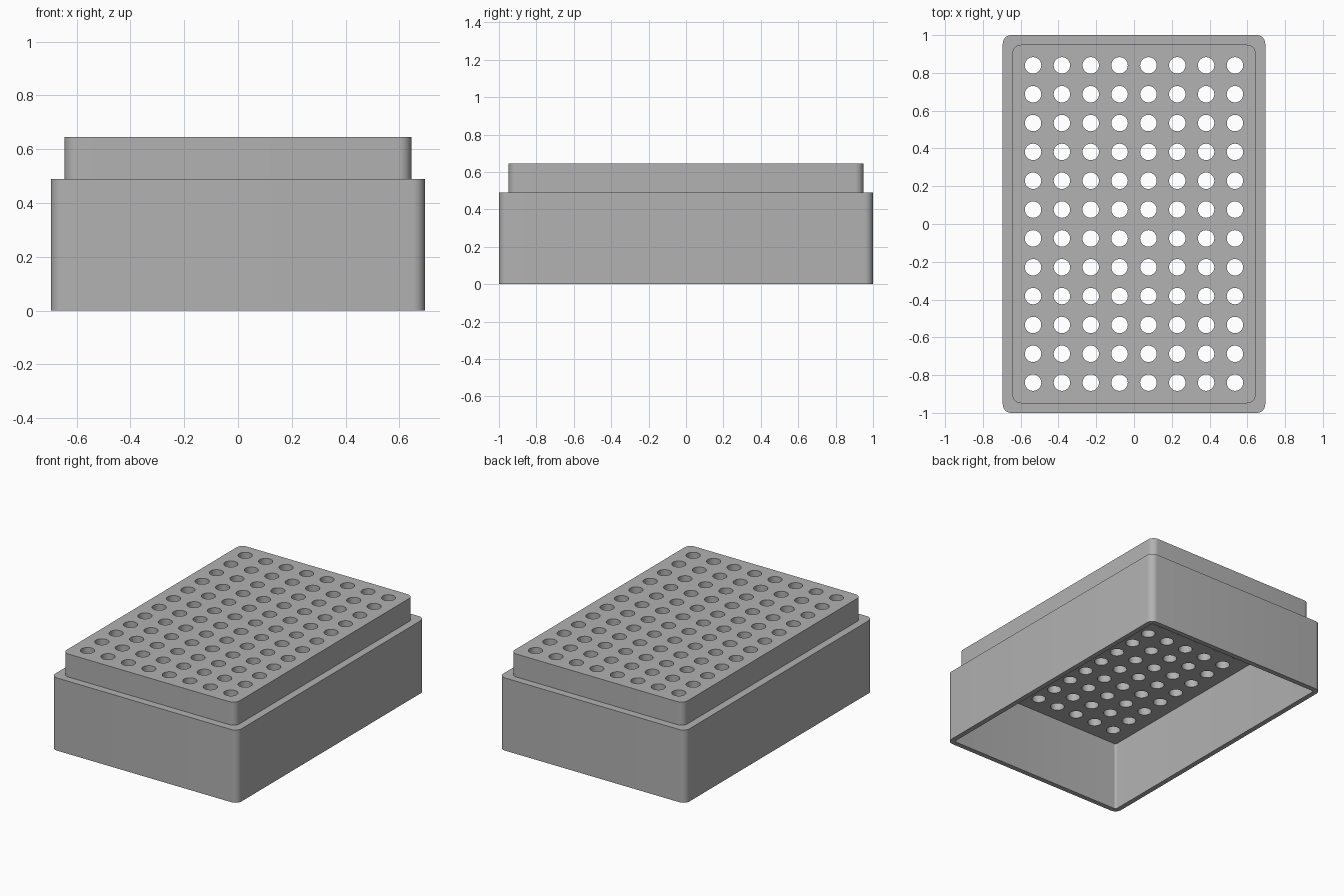
import bpy
import bmesh
from math import radians
from mathutils import Matrix

if "Cube" in bpy.data.objects:
    bpy.data.objects.remove(bpy.data.objects["Cube"], do_unlink=True)

grey = bpy.data.materials.new("plain grey")
grey.use_nodes = True
GREY = (0.445, 0.445, 0.445, 1)
grey.diffuse_color = GREY
grey.node_tree.nodes["Principled BSDF"].inputs["Base Color"].default_value = GREY


def add_object(name, bm):
    bm.normal_update()
    mesh = bpy.data.meshes.new(name)
    bm.to_mesh(mesh)
    bm.free()
    mesh.materials.append(grey)
    obj = bpy.data.objects.new(name, mesh)
    bpy.context.collection.objects.link(obj)
    return obj


def rounded_block(name, width, length, bottom, top, radius):
    """Box with only its upright edges rounded."""
    bm = bmesh.new()
    size = Matrix.Diagonal((width, length, top - bottom, 1))
    place = Matrix.Translation((0, 0, (bottom + top) / 2))
    bmesh.ops.create_cube(bm, size=1, matrix=place @ size)
    upright = [e for e in bm.edges
               if abs(e.verts[0].co.z - e.verts[1].co.z) > 0.01]
    bmesh.ops.bevel(bm, geom=upright, offset=radius, segments=8,
                    profile=0.5, affect='EDGES')
    return add_object(name, bm)


def combine(target, tool, operation):
    """Apply a boolean and remove the helper."""
    tool.hide_render = True
    mod = target.modifiers.new(operation.lower(), 'BOOLEAN')
    mod.operation = operation
    mod.solver = 'EXACT'
    mod.object = tool
    bpy.context.view_layer.objects.active = target
    bpy.ops.object.modifier_apply(modifier=mod.name)
    bpy.data.objects.remove(tool, do_unlink=True)


# Outer body: wide base with a narrower raised deck
WIDTH, LENGTH, WALL, STEP = 1.39, 2.0, 0.034, 0.051
rack = rounded_block("well_rack", WIDTH, LENGTH, 0, 0.49, 0.045)
deck = rounded_block("raised_deck", WIDTH - 2 * STEP, LENGTH - 2 * STEP,
                     0.4, 0.645, 0.045)
combine(rack, deck, 'UNION')

# Open cavity underneath
cavity = rounded_block("cavity_cutter", WIDTH - 2 * WALL, LENGTH - 2 * WALL,
                       -0.2, 0.47, 0.015)
combine(rack, cavity, 'DIFFERENCE')

# Grid of round through holes
COLUMNS, ROWS, PITCH, HOLE = 8, 12, 0.1527, 0.0435
bm = bmesh.new()
for i in range(COLUMNS):
    for j in range(ROWS):
        x = (i - (COLUMNS - 1) / 2) * PITCH
        y = (j - (ROWS - 1) / 2) * PITCH
        bmesh.ops.create_cone(bm, cap_ends=True, segments=32,
                              radius1=HOLE, radius2=HOLE, depth=0.6,
                              matrix=Matrix.Translation((x, y, 0.6)))
combine(rack, add_object("hole_cutter", bm), 'DIFFERENCE')

# Smooth rounded corners and holes, crisp edges elsewhere
bpy.ops.object.select_all(action='DESELECT')
rack.select_set(True)
bpy.context.view_layer.objects.active = rack
bpy.ops.object.shade_smooth_by_angle(angle=radians(30))
